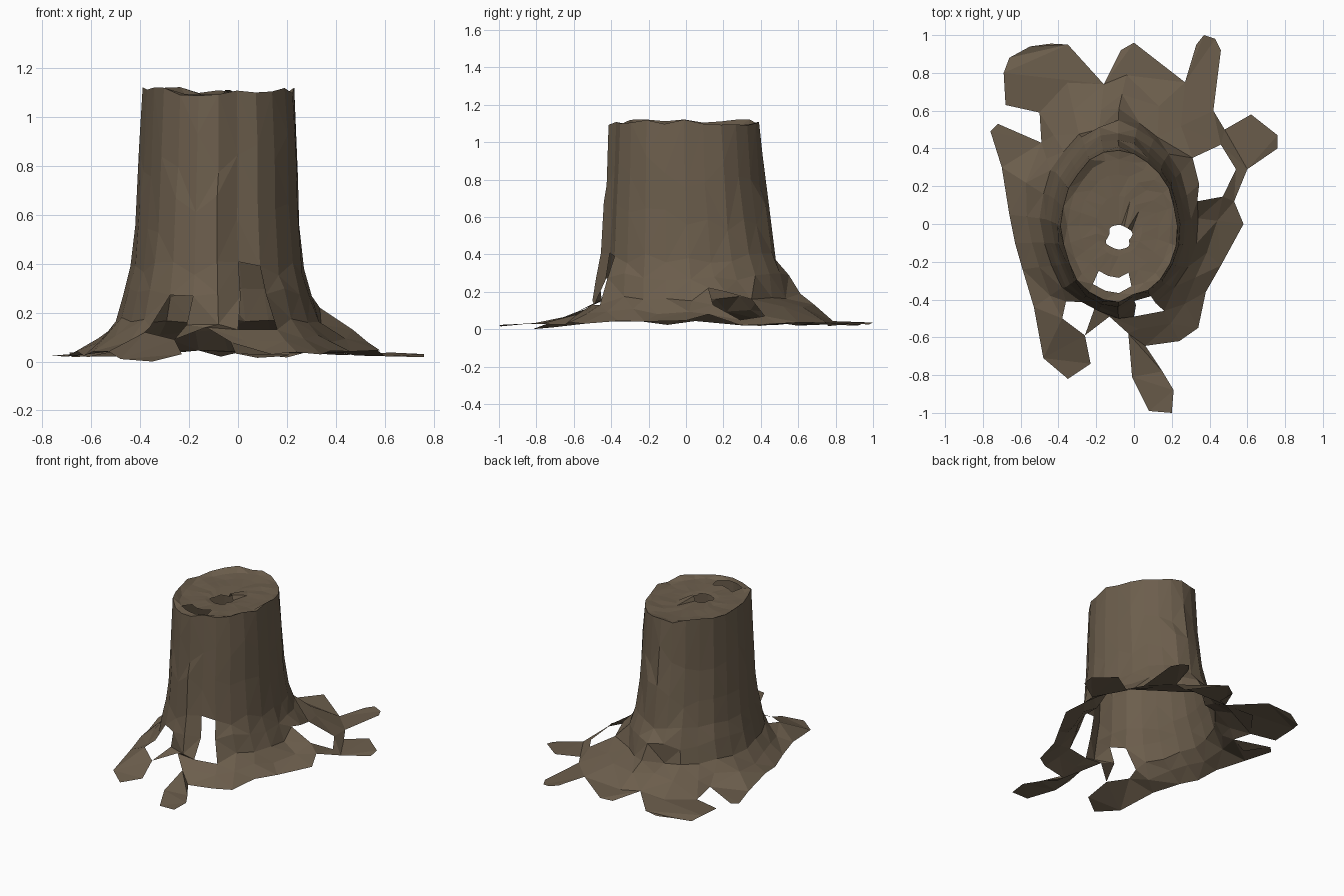
import bpy, bmesh, math, random
from mathutils import Vector

if "Cube" in bpy.data.objects:
    bpy.data.objects.remove(bpy.data.objects["Cube"])

random.seed(4)
N = 24  # columns, 15 degrees apart, starting at +x and running counter-clockwise

bark = bpy.data.materials.new("bark_brown")
bark.diffuse_color = (0.15, 0.112, 0.073, 1)
bark.use_nodes = True
bark.node_tree.nodes["Principled BSDF"].inputs["Base Color"].default_value = bark.diffuse_color


def finish(name, bm):
    bmesh.ops.triangulate(bm, faces=bm.faces[:], quad_method='SHORT_EDGE', ngon_method='EAR_CLIP')
    mesh = bpy.data.meshes.new(name)
    bm.to_mesh(mesh)
    bm.free()
    obj = bpy.data.objects.new(name, mesh)
    mesh.materials.append(bark)
    bpy.context.collection.objects.link(obj)


def loft(name, rings, holes=()):
    """Bridge closed rings; holes holds (ring, column) cells left open."""
    bm = bmesh.new()
    vs = [[bm.verts.new(p) for p in r] for r in rings]
    for i in range(len(rings) - 1):
        for j in range(N):
            k = (j + 1) % N
            if (i, j) not in holes:
                bm.faces.new((vs[i][j], vs[i + 1][j], vs[i + 1][k], vs[i][k]))
    finish(name, bm)


# fluting shared by all trunk rings; column 19 is the front groove
flute = [1 + random.uniform(-0.03, 0.02) for _ in range(N)]
flute[0] = flute[6] = flute[12] = 1.0
flute[19] = 0.94


def ellipse(cx, cy, rx, ry, z, wobble=0.0, bumps={}):
    out = []
    for j in range(N):
        a = 2 * math.pi * j / N
        f = flute[j] * bumps.get(j, 1)
        out.append(Vector((cx + rx * f * math.cos(a), cy + ry * f * math.sin(a),
                           z + random.uniform(-wobble, wobble))))
    return out


# trunk wall, with two openings between the front roots
rim = ellipse(-0.08, -0.01, 0.31, 0.40, 1.11, 0.014)
for j in (2, 3, 4, 16, 17, 18):
    rim[j].z -= 0.02
foot = ellipse(-0.08, 0.03, 0.42, 0.51, 0.17, 0.02, {5: 1.03, 6: 1.14, 7: 0.95, 18: 1.03})
for j, p in {1: (0.335, 0.12, 0.22), 2: (0.345, 0.21, 0.2), 3: (0.31, 0.35, 0.16),
             16: (-0.36, -0.41, 0.14), 17: (-0.21, -0.45, 0.15),
             19: (0.0, -0.49, 0.13), 20: (0.16, -0.46, 0.13)}.items():
    foot[j] = Vector(p)
low = ellipse(-0.083, 0.025, 0.385, 0.50, 0.28, 0.02, {6: 1.05, 20: 1.04})
wall = [rim,
        ellipse(-0.08, -0.005, 0.325, 0.415, 0.84, 0.09),
        ellipse(-0.085, 0.005, 0.335, 0.44, 0.60, 0.08),
        ellipse(-0.085, 0.015, 0.355, 0.465, 0.38, 0.03),
        low, foot]
loft("trunk", wall, {(4, 16), (3, 19), (4, 19)})

# root skirt spreading from the trunk foot to the ground
outline = [(0.58, 0), (0.53, 0.12), (0.60, 0.29), (0.48, 0.50), (0.42, 0.60), (0.27, 0.75),
           (-0.04, 0.79), (-0.16, 0.74), (-0.36, 0.78), (-0.50, 0.59), (-0.49, 0.43),
           (-0.70, 0.30), (-0.66, 0.05), (-0.63, -0.10), (-0.59, -0.24), (-0.53, -0.44),
           (-0.48, -0.71), (-0.23, -0.74), (-0.03, -0.58), (0.06, -0.645), (0.24, -0.62),
           (0.34, -0.55), (0.38, -0.36), (0.46, -0.22)]
edge = [Vector((x, y, 0.035 + random.uniform(-0.015, 0.012))) for x, y in outline]
edge[18].z = 0.08
edge[17].z = 0.03
edge[16].z = 0.01
edge[1].z = 0.08
mid = []
for j in range(N):
    p = foot[j].lerp(edge[j], 0.42)
    p.z = (0.115 if 4 <= j <= 8 else 0.09) + random.uniform(-0.012, 0.02)
    mid.append(p)
# skirt points that frame the gaps between roots
for j, p in {1: (0.47, 0.145, 0.13), 2: (0.54, 0.29, 0.05), 3: (0.46, 0.42, 0.07),
             16: (-0.38, -0.50, 0.12), 17: (-0.26, -0.59, 0.09),
             18: (-0.13, -0.49, 0.14)}.items():
    mid[j] = Vector(p)
loft("root_skirt", [foot, mid, edge], {(0, 1), (0, 2), (0, 16), (1, 17)})

# root tips: flat toes growing from the skirt edge (start column, end column, free points)
tips = {
    "root_tip_right": (2, 3, [(0.76, 0.40), (0.76, 0.47), (0.62, 0.58)]),
    "root_tip_back_right": (4, 5, [(0.46, 0.92), (0.43, 0.98), (0.37, 1.0), (0.33, 0.95)]),
    "root_tip_back": (5, 7, [(0.20, 0.76), (0, 0.96), (-0.07, 0.92), (-0.07, 0.79)]),
    "root_tip_back_left": (7, 9, [(-0.35, 0.95), (-0.44, 0.955), (-0.55, 0.94), (-0.66, 0.88),
                                  (-0.69, 0.80), (-0.68, 0.63)]),
    "root_tip_left": (10, 11, [(-0.61, 0.39), (-0.72, 0.53), (-0.76, 0.49)]),
    "root_tip_front_left": (16, 17, [(-0.35, -0.82)]),
    "root_tip_front": (18, 19, [(-0.01, -0.67), (-0.01, -0.81), (0.08, -0.99), (0.20, -1.0),
                                (0.21, -0.88), (0.15, -0.78), (0.06, -0.71)]),
}
for name, (a, b, pts) in tips.items():
    bm = bmesh.new()
    free = [Vector((x, y, random.uniform(0.015, 0.04))) for x, y in pts]
    if name == "root_tip_front_left":
        free[0].z = 0.0
    # close the loop with the skirt edge running from the last free point to the first
    inner = [edge[j] for j in range(b, a - 1, -1)]
    bm.faces.new([bm.verts.new(p) for p in free + inner])
    finish(name, bm)

# cut top: slightly sunken, with a front slot and a ragged rot hole in the middle
c = Vector((-0.08, -0.01, 0))


def cap_ring(f, z, wobble):
    return [Vector((c.x + (p.x - c.x) * f, c.y + (p.y - c.y) * f,
                    z + random.uniform(-wobble, wobble))) for p in rim]


hole = [Vector((-0.08 + 0.065 * math.cos(2 * math.pi * j / N) * (1 + 0.2 * math.sin(j)),
                -0.07 + 0.065 * math.sin(2 * math.pi * j / N), 1.08)) for j in range(N)]
for j in (3, 4):
    hole[j].z = 1.11
loft("cut_top", [rim, cap_ring(0.88, 1.092, 0.004), cap_ring(0.68, 1.088, 0.003),
                 cap_ring(0.4, 1.085, 0.003), hole],
     {(1, 16), (1, 17), (1, 18)})
